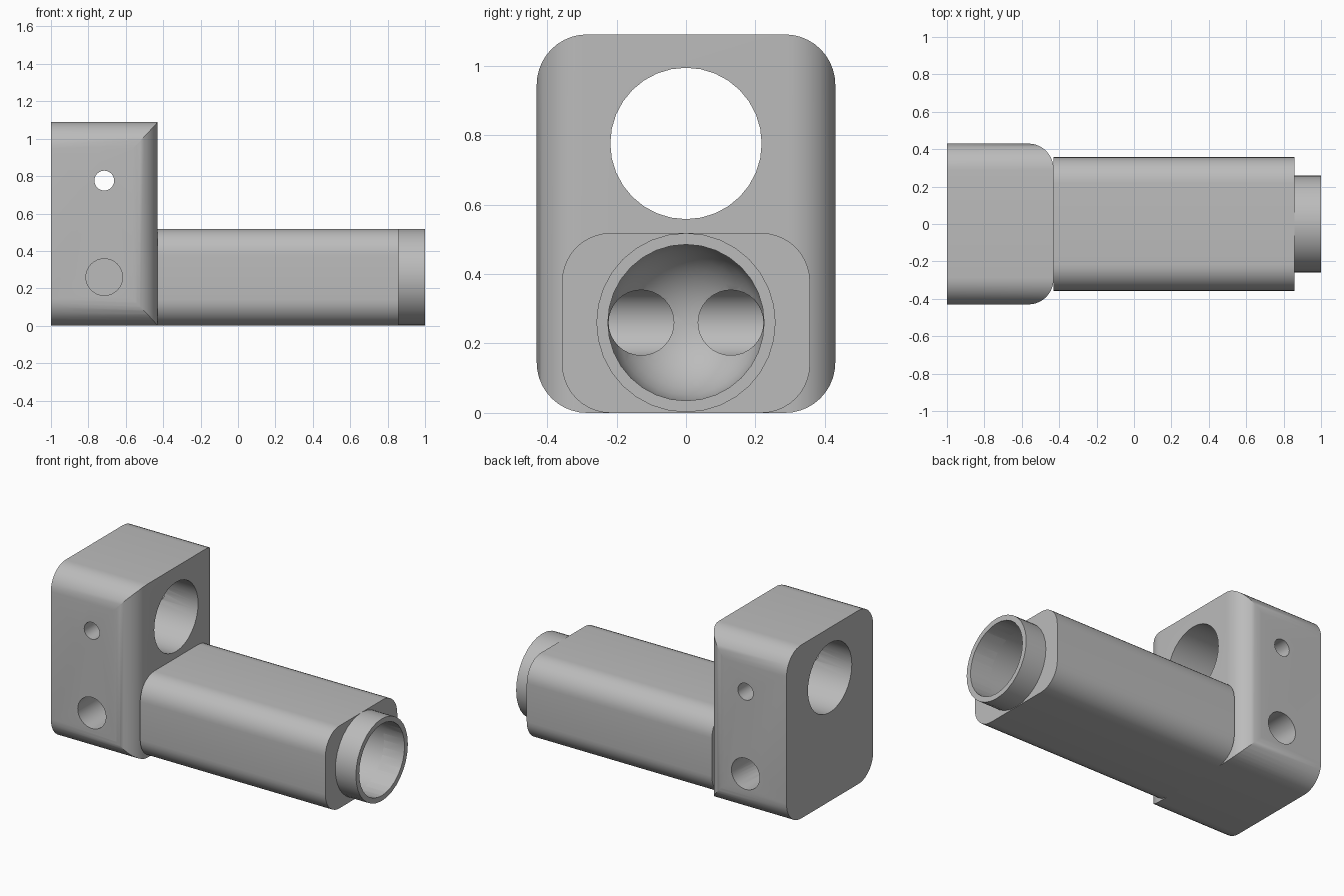
import bpy, bmesh, math
from mathutils import Matrix, Vector

default = bpy.data.objects.get("Cube")
if default:
    bpy.data.objects.remove(default, do_unlink=True)

grey = bpy.data.materials.new("plain grey")
grey.use_nodes = True
GREY = (0.5, 0.5, 0.5, 1)
grey.diffuse_color = GREY
grey.node_tree.nodes["Principled BSDF"].inputs["Base Color"].default_value = GREY


def finish(name, bm):
    bmesh.ops.recalc_face_normals(bm, faces=bm.faces)
    mesh = bpy.data.meshes.new(name)
    bm.to_mesh(mesh)
    bm.free()
    mesh.materials.append(grey)
    obj = bpy.data.objects.new(name, mesh)
    bpy.context.collection.objects.link(obj)
    return obj


def rounded_prism(name, a, b, radius, axis, lo, hi, steps=10):
    """Rounded rectangle from corner a to corner b, extruded along x or z."""
    bm = bmesh.new()
    centres = [(b[0] - radius, b[1] - radius), (a[0] + radius, b[1] - radius),
               (a[0] + radius, a[1] + radius), (b[0] - radius, a[1] + radius)]
    ring = []
    for corner, (u, v) in enumerate(centres):
        for i in range(steps + 1):
            t = (corner + i / steps) * math.pi / 2
            p, q = u + radius * math.cos(t), v + radius * math.sin(t)
            ring.append(bm.verts.new((lo, p, q) if axis == "X" else (p, q, lo)))
    face = bm.faces.new(ring)
    out = bmesh.ops.extrude_face_region(bm, geom=[face])
    step = Vector((hi - lo, 0, 0)) if axis == "X" else Vector((0, 0, hi - lo))
    moved = [g for g in out["geom"] if isinstance(g, bmesh.types.BMVert)]
    bmesh.ops.translate(bm, verts=moved, vec=step)
    return finish(name, bm)


def lathe(name, profile, centre, axis="X", segments=32):
    """Spin (distance, radius) points about an axis through the centre."""
    bm = bmesh.new()
    verts = [bm.verts.new((d, 0, r)) for d, r in profile]
    edges = [bm.edges.new(pair) for pair in zip(verts, verts[1:])]
    bmesh.ops.spin(bm, geom=verts + edges, cent=(0, 0, 0), axis=(1, 0, 0),
                   angle=math.tau, steps=segments, use_duplicate=False)
    bmesh.ops.remove_doubles(bm, verts=bm.verts, dist=1e-4)
    if axis == "Y":
        bm.transform(Matrix.Rotation(math.pi / 2, 4, "Z"))
    bm.transform(Matrix.Translation(centre))
    return finish(name, bm)


def rod(name, lo, hi, radius, centre, axis="X"):
    return lathe(name, [(lo, 0), (lo, radius), (hi, radius), (hi, 0)], centre, axis)


def carve(part, tools, operation="DIFFERENCE"):
    for tool in tools:
        mod = part.modifiers.new(tool.name, "BOOLEAN")
        mod.operation, mod.solver, mod.object = operation, "EXACT", tool
    graph = bpy.context.evaluated_depsgraph_get()
    graph.update()
    mesh = bpy.data.meshes.new_from_object(part.evaluated_get(graph))
    part.modifiers.clear()
    part.data = mesh


LOW, HIGH, CROSS = 0.26, 0.776, -0.715

# Solid parts
block = rounded_prism("end_block", (-0.43, 0), (0.43, 1.09), 0.145, "X", -1, -0.3)
plan = rounded_prism("block_plan", (-1.4, -0.43), (-0.43, 0.43), 0.135, "Z", -0.2, 1.3)
arm = rounded_prism("arm", (-0.357, 0), (0.357, 0.518), 0.14, "X", -0.43, 0.857)
collar = rod("collar", 0.857, 1, 0.258, (0, 0, LOW))

# Main bore with a domed inner end
R, DOME = 0.225, -0.2
dome = [(DOME - R * math.cos(t), R * math.sin(t))
        for t in (i * math.pi / 16 for i in range(9))]
bore = lathe("bore_cutter", dome + [(1.1, R), (1.1, 0)], (0, 0, LOW))

# Holes through the block
big_hole = rod("big_hole_cutter", -1.2, 0, 0.218, (0, 0, HIGH))
pin_hole = rod("pin_hole_cutter", -1, 1, 0.053, (CROSS, 0, HIGH), "Y")

# Paired passages from the bore to blind side ports
passages, ports = [], []
for side, s in (("left", 1), ("right", -1)):
    passages.append(rod(side + "_passage_cutter", CROSS, -0.12, 0.094, (0, s * 0.129, LOW)))
    ends = sorted((s * 0.035, s * 0.8))
    ports.append(rod(side + "_port_cutter", ends[0], ends[1], 0.098, (CROSS, 0, LOW), "Y"))

carve(block, [plan], "INTERSECT")
carve(block, [big_hole, pin_hole] + ports + passages)
carve(arm, [bore] + passages)
carve(collar, [bore])

for cutter in [plan, bore, big_hole, pin_hole] + passages + ports:
    bpy.data.objects.remove(cutter, do_unlink=True)

# Smooth rounded faces, keeping machined edges sharp
bpy.ops.object.select_all(action="DESELECT")
for part in (block, arm, collar):
    part.select_set(True)
bpy.context.view_layer.objects.active = block
bpy.ops.object.shade_smooth_by_angle(angle=math.radians(30))
